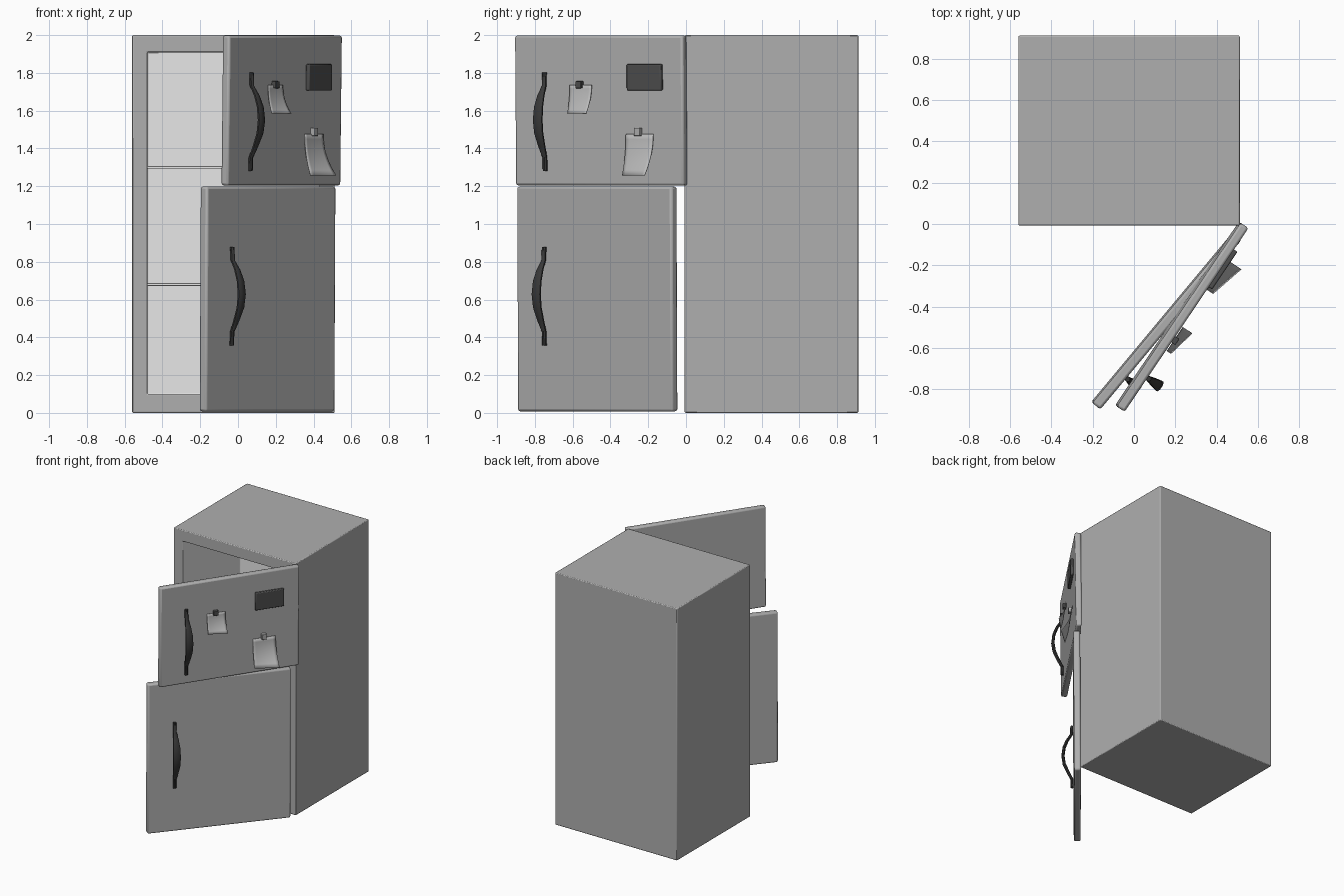
import bpy
import bmesh
import math
from mathutils import Matrix, Vector

old = bpy.data.objects.get("Cube")
if old:
    bpy.data.objects.remove(old, do_unlink=True)


def material(name, value):
    m = bpy.data.materials.new(name)
    colour = (value, value, value, 1)
    m.diffuse_color = colour
    m.use_nodes = True
    node = next(n for n in m.node_tree.nodes if n.type == "BSDF_PRINCIPLED")
    node.inputs["Base Color"].default_value = colour
    return m


ENAMEL = material("grey enamel", 0.43)
LINER = material("pale liner", 0.8)
HANDLE = material("black handle", 0.04)
PANEL = material("dark panel", 0.075)
PAPER = material("light paper", 0.5)


def finish(bm, name, mats, matrix=None, bevel=0.0):
    bmesh.ops.recalc_face_normals(bm, faces=bm.faces)
    mesh = bpy.data.meshes.new(name)
    bm.to_mesh(mesh)
    bm.free()
    for m in mats:
        mesh.materials.append(m)
    ob = bpy.data.objects.new(name, mesh)
    bpy.context.collection.objects.link(ob)
    if matrix is not None:
        ob.matrix_world = matrix
    if bevel:
        mod = ob.modifiers.new("soft_edges", "BEVEL")
        mod.width = bevel
        mod.segments = 2
        mod.limit_method = "ANGLE"
    bpy.ops.object.select_all(action="DESELECT")
    ob.select_set(True)
    bpy.context.view_layer.objects.active = ob
    bpy.ops.object.shade_smooth_by_angle(angle=math.radians(30))
    return ob


def box_mesh(lo, hi):
    bm = bmesh.new()
    bmesh.ops.create_cube(bm, size=1)
    lo, hi = Vector(lo), Vector(hi)
    for v in bm.verts:
        v.co = Vector([(lo[i] + hi[i]) / 2 + v.co[i] * (hi[i] - lo[i]) for i in range(3)])
    return bm


def box(name, lo, hi, mat, matrix=None, bevel=0.0):
    return finish(box_mesh(lo, hi), name, [mat], matrix, bevel)


# Cabinet with a hollow front
LEFT, RIGHT, FRONT, BACK = -0.56, 0.512, -0.007, 0.912
IN_L, IN_R, IN_B, IN_T, IN_BACK = -0.48, 0.432, 0.1, 1.91, 0.71
bm = box_mesh((LEFT, FRONT, 0), (RIGHT, BACK, 2))
bm.normal_update()
face = min(bm.faces, key=lambda f: f.calc_center_median().y)
bmesh.ops.inset_region(bm, faces=[face], thickness=0.05)
for v in face.verts:
    v.co.x = IN_L if v.co.x < 0 else IN_R
    v.co.z = IN_B if v.co.z < 1 else IN_T
cavity = bmesh.ops.extrude_discrete_faces(bm, faces=[face])["faces"][0]
for v in cavity.verts:
    v.co.y = IN_BACK
cavity.material_index = 1
for edge in cavity.edges:
    for f in edge.link_faces:
        f.material_index = 1
finish(bm, "cabinet", [ENAMEL, LINER], bevel=0.006)

# Shelves
for name, z in (("upper_shelf", 1.3), ("lower_shelf", 0.68)):
    box(name, (IN_L, 0.04, z - 0.007), (IN_R, IN_BACK, z + 0.007), LINER, bevel=0.003)


def handle(name, u, z, matrix):
    """Bowed strap: rings of (height, stand-off, half width, half depth)."""
    rings = [(0, 0.01, 0.012, 0.011), (0.07, 0.012, 0.012, 0.011),
             (0.13, 0.04, 0.02, 0.011), (0.2, 0.068, 0.026, 0.011),
             (0.27, 0.077, 0.028, 0.011), (0.34, 0.068, 0.026, 0.011),
             (0.4, 0.045, 0.02, 0.011), (0.45, 0.014, 0.012, 0.011),
             (0.52, 0.01, 0.012, 0.011)]
    sides = 8
    bm = bmesh.new()
    loops = []
    for h, n, w, d in rings:
        loop = []
        for k in range(sides):
            a = 2 * math.pi * (k + 0.5) / sides
            loop.append(bm.verts.new((u + 1.08 * w * math.cos(a),
                                      n + 1.08 * d * math.sin(a), z + h)))
        loops.append(loop)
    for a, b in zip(loops, loops[1:]):
        for k in range(sides):
            j = (k + 1) % sides
            bm.faces.new((a[k], a[j], b[j], b[k]))
    bm.faces.new(loops[0])
    bm.faces.new(loops[-1])
    finish(bm, name, [HANDLE], matrix)


def note(name, u0, u1, z0, z1, gap, curl, matrix):
    """Paper sheet whose lower edge curls away from the door."""
    steps = 8
    bm = bmesh.new()
    grid = []
    for i in range(steps + 1):
        row = []
        t = i / steps
        for j in range(steps + 1):
            s = j / steps
            lift = curl * t * t * (0.45 + 0.55 * s)
            row.append(bm.verts.new((u0 + (u1 - u0) * s, gap + lift,
                                     z1 + (z0 - z1) * t)))
        grid.append(row)
    for i in range(steps):
        for j in range(steps):
            bm.faces.new((grid[i][j], grid[i][j + 1],
                          grid[i + 1][j + 1], grid[i + 1][j]))
    ob = finish(bm, name, [PAPER], matrix)
    mod = ob.modifiers.new("sheet", "SOLIDIFY")
    mod.thickness = 0.003


def door_frame(origin, direction, lean):
    """Local x runs from hinge to free edge, local y points outward."""
    angle = math.atan2(direction[1], direction[0])
    return (Matrix.Translation(origin) @ Matrix.Rotation(angle, 4, "Z")
            @ Matrix.Rotation(-lean, 4, "X"))


# Swung-open doors with handles
upper = door_frame((0.546, -0.014, 1.204), (-0.6, -0.89), 0.013)
lower = door_frame((0.515, -0.073, 0.008), (-0.685, -0.822), 0.006)
box("upper_door", (0, -0.046, 0), (1.073, 0, 0.794), ENAMEL, upper, 0.012)
box("lower_door", (0, -0.05, 0), (1.068, 0, 1.19), ENAMEL, lower, 0.012)
handle("upper_handle", 0.875, 0.077, upper)
handle("lower_handle", 0.87, 0.35, lower)

# Control panel, notes and magnets on the upper door
box("control_panel", (0.125, -0.002, 0.503), (0.345, 0.022, 0.642), PANEL, upper, 0.006)
note("small_note", 0.715, 0.575, 0.382, 0.532, 0.01, 0.055, upper)
note("large_note", 0.36, 0.185, 0.055, 0.272, 0.008, 0.085, upper)
box("dark_magnet", (0.632, -0.002, 0.515), (0.668, 0.026, 0.552), PANEL, upper, 0.003)
box("pale_magnet", (0.26, -0.002, 0.262), (0.296, 0.026, 0.305), ENAMEL, upper, 0.003)
